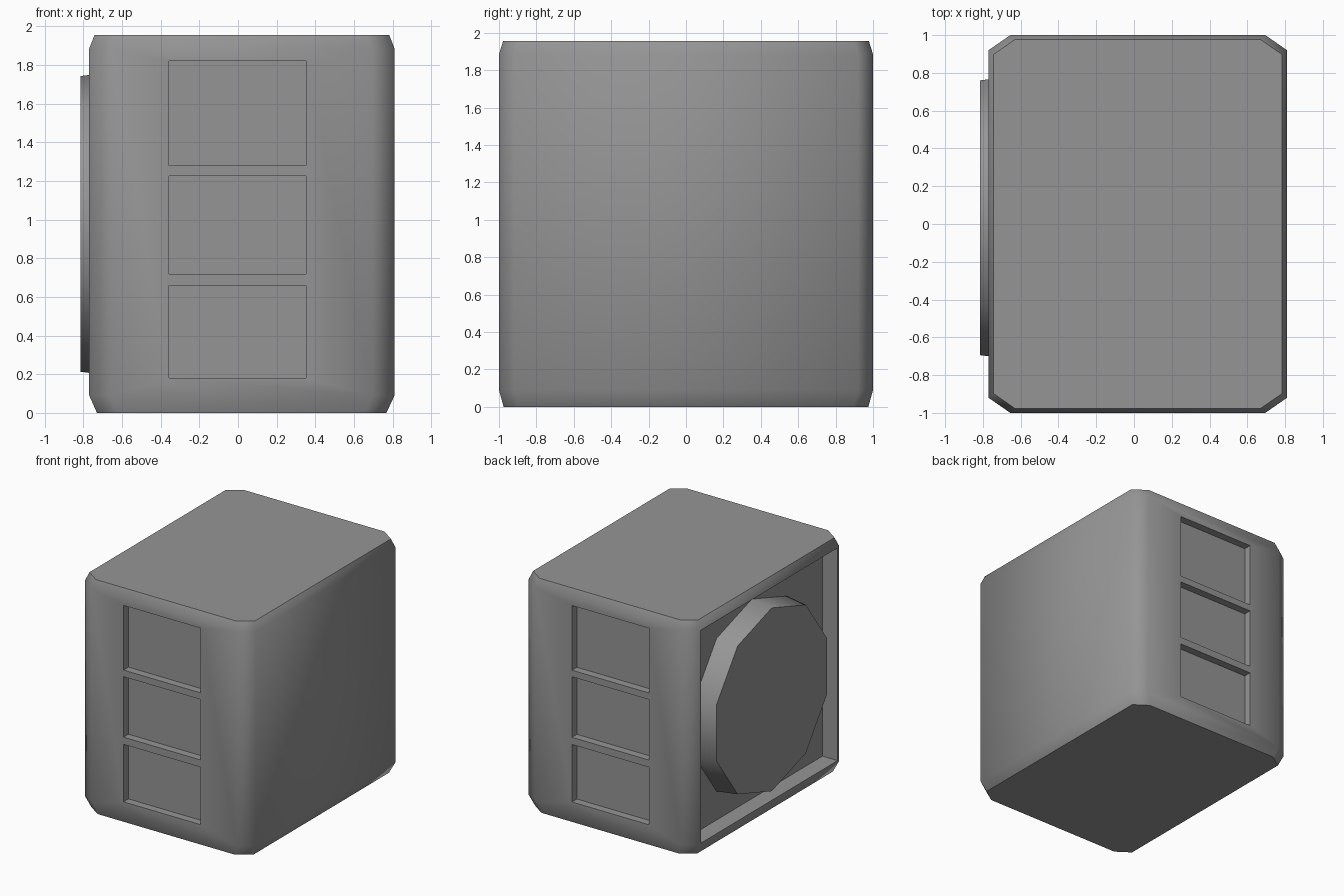
import bpy, bmesh, math
from mathutils import Matrix, Vector

if "Cube" in bpy.data.objects:
    bpy.data.objects.remove(bpy.data.objects["Cube"], do_unlink=True)

grey = bpy.data.materials.new("plain grey")
grey.use_nodes = True
colour = (0.3, 0.3, 0.3, 1)
grey.diffuse_color = colour
grey.node_tree.nodes["Principled BSDF"].inputs["Base Color"].default_value = colour


def make_object(name, bm):
    bmesh.ops.recalc_face_normals(bm, faces=bm.faces)
    mesh = bpy.data.meshes.new(name)
    bm.to_mesh(mesh)
    bm.free()
    mesh.materials.append(grey)
    obj = bpy.data.objects.new(name, mesh)
    bpy.context.collection.objects.link(obj)
    return obj


def activate(obj):
    bpy.ops.object.select_all(action="DESELECT")
    obj.select_set(True)
    bpy.context.view_layer.objects.active = obj


def smooth(obj, degrees):
    activate(obj)
    bpy.ops.object.shade_smooth_by_angle(angle=math.radians(degrees))


def add_box(bm, low, high):
    low, high = Vector(low), Vector(high)
    place = Matrix.Translation((low + high) / 2) @ Matrix.Diagonal((high - low).to_4d())
    place[3][3] = 1
    bmesh.ops.create_cube(bm, size=1, matrix=place)


def chamfered_ring(bm, x0, x1, y, z, cut_x=0.115, cut_y=0.08):
    """Rectangle with its four corners cut off, at height z."""
    a, b, c = x0 + cut_x, x1 - cut_x, y - cut_y
    points = [(a, -y), (b, -y), (x1, -c), (x1, c), (b, y), (a, y), (x0, c), (x0, -c)]
    return [bm.verts.new((px, py, z)) for px, py in points]


# Body: stacked chamfered rings
bm = bmesh.new()
rings = [chamfered_ring(bm, *r) for r in (
    (-0.73, 0.768, 0.975, 0), (-0.77, 0.81, 1, 0.09),
    (-0.77, 0.81, 1, 1.885), (-0.743, 0.783, 0.978, 1.955))]
for low, high in zip(rings, rings[1:]):
    for i in range(8):
        j = (i + 1) % 8
        bm.faces.new((low[i], low[j], high[j], high[i]))
bm.faces.new(rings[0])
bm.faces.new(rings[-1])
body = make_object("body", bm)

# Cutter: three window recesses at each end and the open side
bm = bmesh.new()
for bottom, top in ((0.18, 0.66), (0.72, 1.225), (1.28, 1.82)):
    for side in (-1, 1):
        y0, y1 = sorted((side * 0.935, side * 1.1))
        add_box(bm, (-0.357, y0, bottom), (0.353, y1, top))
add_box(bm, (-1, -0.9, 0.1), (-0.63, 0.9, 1.875))
cutter = make_object("recess_cutter", bm)
cutter.hide_render = True

cut = body.modifiers.new("recesses", "BOOLEAN")
cut.operation = "DIFFERENCE"
cut.solver = "EXACT"
cut.object = cutter
activate(body)
bpy.ops.object.modifier_apply(modifier=cut.name)
bpy.data.objects.remove(cutter, do_unlink=True)
smooth(body, 60)

# Drum: ten-sided, tapering out of the open side
bm = bmesh.new()
bmesh.ops.create_cone(bm, cap_ends=True, segments=10, radius1=0.79, radius2=0.765, depth=0.195)
turn = Matrix.Rotation(-math.pi / 2, 4, "Y")
bmesh.ops.transform(bm, matrix=turn, verts=bm.verts)
# Put one corner straight up
top_vert = max(bm.verts, key=lambda v: v.co.z)
lean = math.atan2(top_vert.co.y, top_vert.co.z)
bmesh.ops.rotate(bm, cent=(0, 0, 0), matrix=Matrix.Rotation(lean, 3, "X"), verts=bm.verts)
bmesh.ops.translate(bm, vec=(-0.7175, 0.033, 0.978), verts=bm.verts)
drum = make_object("side_drum", bm)
smooth(drum, 40)
